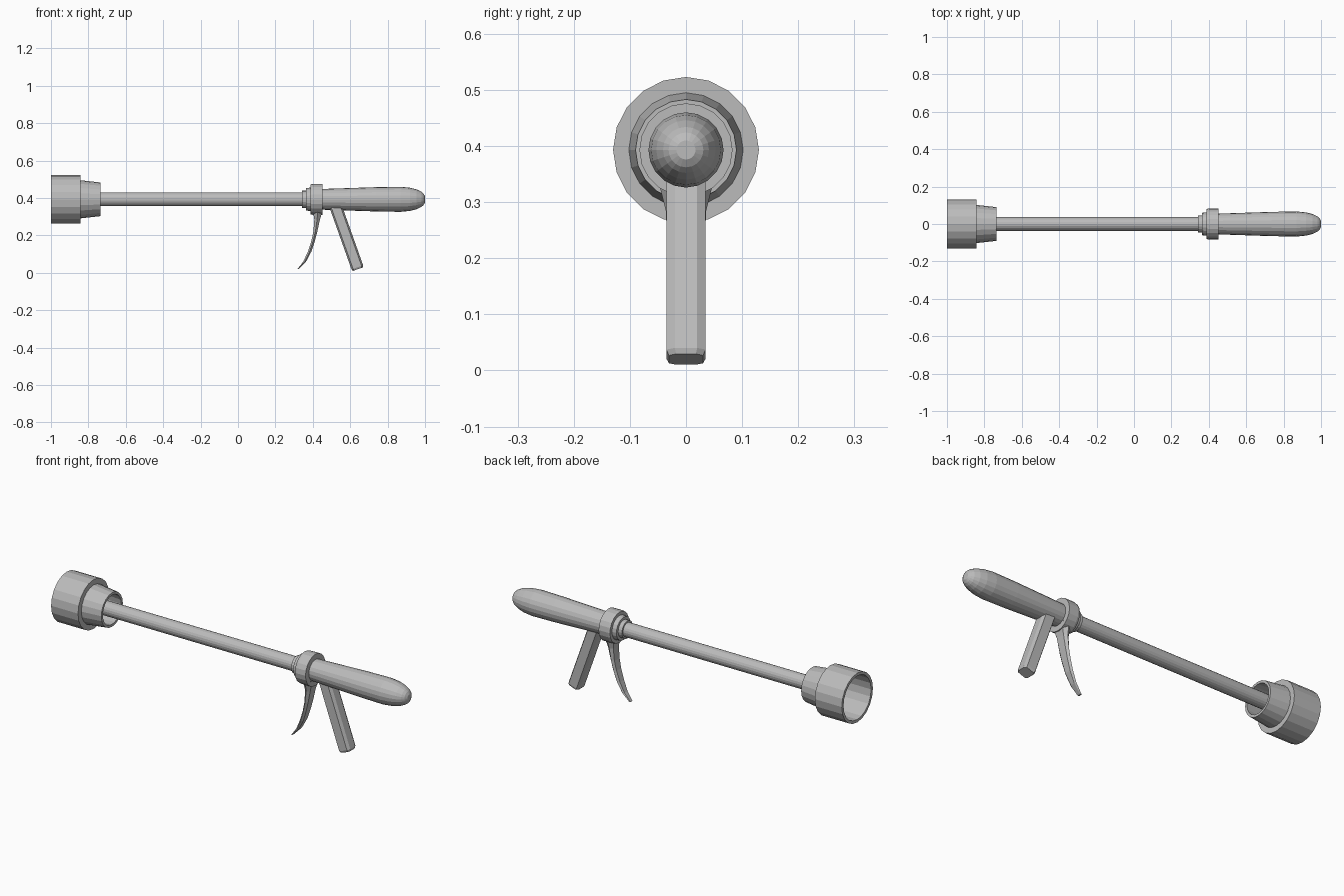
import bpy, bmesh, math
from mathutils import Vector

if "Cube" in bpy.data.objects:
    bpy.data.objects.remove(bpy.data.objects["Cube"])

AXIS_Z = 0.393
SIDES = 20

grey = bpy.data.materials.new("plain_grey")
grey.diffuse_color = (0.5, 0.5, 0.5, 1)
grey.use_nodes = True
grey.node_tree.nodes["Principled BSDF"].inputs["Base Color"].default_value = grey.diffuse_color


def finish(name, bm):
    bmesh.ops.recalc_face_normals(bm, faces=bm.faces)
    mesh = bpy.data.meshes.new(name)
    bm.to_mesh(mesh)
    bm.free()
    mesh.materials.append(grey)
    obj = bpy.data.objects.new(name, mesh)
    bpy.context.collection.objects.link(obj)
    return obj


def loft(name, rings, closed=False):
    """Bridge equal-length rings of points; cap the ends unless closed."""
    bm = bmesh.new()
    loops = [[bm.verts.new(p) for p in ring] for ring in rings]
    pairs = list(zip(loops, loops[1:]))
    if closed:
        pairs.append((loops[-1], loops[0]))
    for a, b in pairs:
        for i in range(len(a)):
            j = (i + 1) % len(a)
            bm.faces.new((a[i], a[j], b[j], b[i]))
    if not closed:
        bm.faces.new(loops[0])
        bm.faces.new(loops[-1])
    return finish(name, bm)


def turned(name, profile, closed=False):
    """Turn an (x, radius) profile around the long axis."""
    angles = [2 * math.pi * i / SIDES for i in range(SIDES)]
    return loft(name, [[(x, r * math.sin(a), AXIS_Z + r * math.cos(a)) for a in angles]
                       for x, r in profile], closed)


# Hollow cup and tapered neck
turned("cup", [(-1.0, 0.13), (-0.843, 0.13), (-0.843, 0.102), (-0.735, 0.09),
               (-0.735, 0.077), (-0.835, 0.085), (-0.85, 0.115), (-1.0, 0.115)], closed=True)
turned("cup_floor", [(-0.85, 0.112), (-0.835, 0.09)])

# Long tube
turned("tube", [(-0.84, 0.037), (0.35, 0.037)])

# Stepped collar
turned("collar", [(0.342, 0.046), (0.364, 0.046), (0.364, 0.06), (0.388, 0.063),
                  (0.388, 0.08), (0.4, 0.083), (0.452, 0.083), (0.452, 0.075),
                  (0.452, 0.05)])

# Bullet-shaped rear handle
turned("handle", [(0.44, 0.055), (0.56, 0.059), (0.74, 0.065), (0.87, 0.067),
                  (0.92, 0.062), (0.955, 0.053), (0.98, 0.041), (0.992, 0.031),
                  (1.0, 0.017)])

# Slanted grip with chamfered section and bevelled foot
down = Vector((0.335, 0, -0.942)).normalized()
side = Vector((-down.z, 0, down.x))
top = Vector((0.515, 0, 0.375))
section = [(-0.033, -0.02), (-0.024, -0.035), (0.024, -0.035), (0.033, -0.02),
           (0.033, 0.02), (0.024, 0.035), (-0.024, 0.035), (-0.033, 0.02)]
loft("grip", [[top + down * d + side * s * k + Vector((0, w * k, 0)) for s, w in section]
              for d, k in ((0, 1), (0.367, 1), (0.377, 0.87))])

# Curved trigger blade: front x, back x, z, half width
blade = [(0.394, 0.454, 0.35, 0.062), (0.402, 0.45, 0.325, 0.046),
         (0.408, 0.438, 0.285, 0.036), (0.403, 0.424, 0.22, 0.033),
         (0.392, 0.411, 0.17, 0.03), (0.374, 0.393, 0.115, 0.026),
         (0.35, 0.365, 0.062, 0.02), (0.318, 0.325, 0.02, 0.012)]
loft("trigger", [[(f, -w * 0.65, z), (f, w * 0.65, z), ((f + b) / 2, w, z),
                  (b, w * 0.65, z), (b, -w * 0.65, z), ((f + b) / 2, -w, z)]
                 for f, b, z, w in blade])
